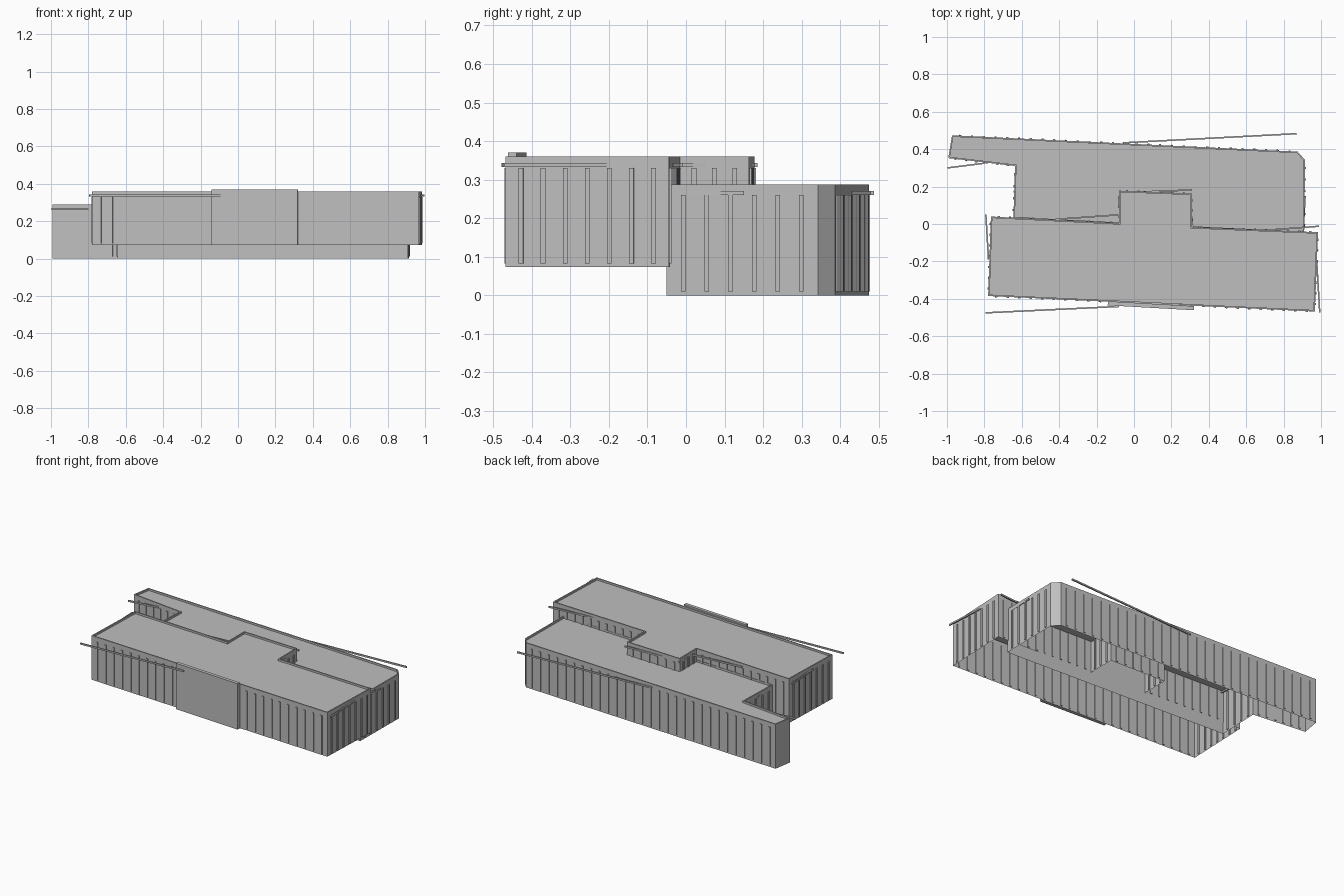
import bpy, bmesh
from mathutils import Vector, Matrix

old = bpy.data.objects.get("Cube")
if old:
    bpy.data.objects.remove(old, do_unlink=True)

grey = bpy.data.materials.new("concrete grey")
grey.use_nodes = True
COLOUR = (0.52, 0.52, 0.52, 1)
grey.diffuse_color = COLOUR
grey.node_tree.nodes["Principled BSDF"].inputs["Base Color"].default_value = COLOUR


def finish(name, bm):
    mesh = bpy.data.meshes.new(name)
    bm.to_mesh(mesh)
    bm.free()
    mesh.materials.append(grey)
    obj = bpy.data.objects.new(name, mesh)
    bpy.context.collection.objects.link(obj)


def add_box(bm, a, b, z0, z1, depth):
    """Upright box along the plan line a-b, centred on that line."""
    a, b = Vector(a), Vector(b)
    d, mid = b - a, (a + b) / 2
    turn = Matrix.Rotation(Vector((1, 0)).angle_signed(d) * -1, 4, 'Z')
    place = Matrix.Translation((mid.x, mid.y, (z0 + z1) / 2))
    scale = Matrix.Diagonal((d.length, depth, z1 - z0, 1))
    bmesh.ops.create_cube(bm, size=1, matrix=place @ turn @ scale)


def shell(name, outline, z0, z1):
    """Open-bottomed block with a sunken roof behind a low parapet."""
    bm = bmesh.new()
    low = [bm.verts.new((x, y, z0)) for x, y in outline]
    top = [bm.verts.new((x, y, z1)) for x, y in outline]
    n = len(outline)
    for i in range(n):
        j = (i + 1) % n
        bm.faces.new((low[i], low[j], top[j], top[i]))
    roof = bm.faces.new(top)
    bm.normal_update()
    bmesh.ops.inset_region(bm, faces=[roof], thickness=0.008, use_even_offset=True)
    inner = bmesh.ops.extrude_face_region(bm, geom=[roof])
    bmesh.ops.delete(bm, geom=[roof], context='FACES_ONLY')
    verts = [v for v in inner["geom"] if isinstance(v, bmesh.types.BMVert)]
    bmesh.ops.translate(bm, verts=verts, vec=(0, 0, -0.012))
    finish(name, bm)


def fins(name, outline, walls, z0, z1):
    """Evenly spaced shallow vertical strips along the chosen walls."""
    bm = bmesh.new()
    for i in walls:
        a, b = Vector(outline[i]), Vector(outline[(i + 1) % len(outline)])
        length = (b - a).length
        along = (b - a) / length
        count = max(2, round(length / 0.063))
        for k in range(count):
            c = a + along * length * (k + 0.7) / (count + 0.4)
            add_box(bm, c - along * 0.006, c + along * 0.006, z0, z1, 0.01)
    finish(name, bm)


def slats(name, lines, z0, z1):
    bm = bmesh.new()
    for a, b in lines:
        add_box(bm, a, b, z0, z1, 0.008)
    finish(name, bm)


# Upper front block, counter-clockwise plan
upper = [(-0.78, -0.385), (0.967, -0.468), (0.984, -0.044), (0.31, -0.016),
         (0.31, 0.163), (-0.08, 0.178), (-0.08, 0.005), (-0.765, 0.04)]
shell("upper_block", upper, 0.074, 0.36)
fins("upper_fins", upper, [0, 1, 2, 3, 4, 5, 6, 7], 0.082, 0.33)

# Lower rear block
lower = [(-0.645, 0.03), (-0.08, 0.0), (0.91, -0.05), (0.915, 0.342),
         (0.875, 0.387), (-0.973, 0.474), (-0.993, 0.352), (-0.636, 0.31)]
shell("lower_block", lower, 0, 0.288)
fins("lower_fins", lower, [2, 4, 6, 7], 0.01, 0.26)

# Raised panel on the front
bm = bmesh.new()
add_box(bm, (-0.14, -0.424), (0.32, -0.45), 0.074, 0.37, 0.022)
finish("front_panel", bm)

# Thin slats running out from the walls at a slight angle
slats("upper_slats", [
    ((-0.795, -0.475), (-0.08, -0.441)), ((0.977, -0.2), (0.993, -0.472)),
    ((0.68, -0.035), (0.99, -0.012)), ((0.05, 0.172), (0.31, 0.182)),
    ((0.303, 0.08), (0.314, -0.02)), ((-0.42, 0.025), (-0.085, 0.049)),
    ((-0.083, 0.09), (-0.073, 0.18)), ((-0.792, 0.05), (-0.778, -0.19)),
], 0.333, 0.343)
slats("lower_slats", [
    ((-0.06, 0.434), (0.87, 0.483)), ((0.905, -0.03), (0.915, 0.15)),
    ((-0.997, 0.3), (-0.8, 0.325)), ((-0.64, 0.18), (-0.625, 0.04)),
], 0.26, 0.27)
